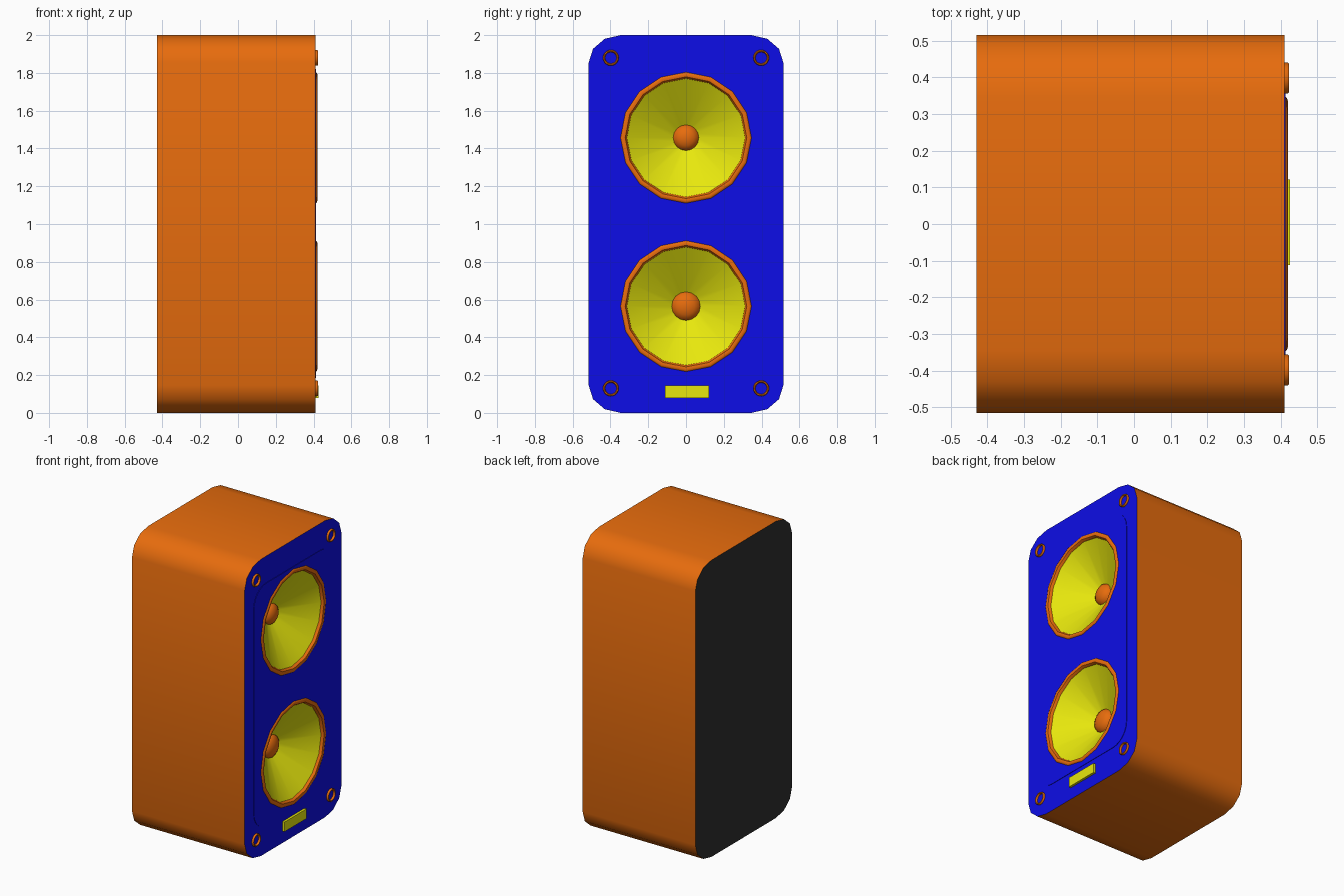
import bpy, bmesh
from math import sin, cos, pi, radians
from mathutils import Vector

if "Cube" in bpy.data.objects:
    bpy.data.objects.remove(bpy.data.objects["Cube"])

BACK, FRONT, PLATE = -0.43, 0.41, 0.413


def material(name, rgb):
    m = bpy.data.materials.new(name)
    m.diffuse_color = (*rgb, 1)
    m.use_nodes = True
    m.node_tree.nodes["Principled BSDF"].inputs["Base Color"].default_value = m.diffuse_color
    return m


ORANGE = material("orange", (0.8, 0.15, 0.004))
BLUE = material("blue", (0.004, 0.004, 0.8))
YELLOW = material("yellow", (0.8, 0.8, 0.004))
DARK = material("dark_grey", (0.03, 0.03, 0.03))


def finish(bm, name, mat, angle=40):
    me = bpy.data.meshes.new(name)
    bm.to_mesh(me)
    bm.free()
    me.materials.append(mat)
    for p in me.polygons:
        p.use_smooth = True
    me.set_sharp_from_angle(angle=radians(angle))
    ob = bpy.data.objects.new(name, me)
    bpy.context.collection.objects.link(ob)
    return ob


def rounded_rect(hy, z0, z1, ry, rz, seg):
    """Counter-clockwise outline in the YZ plane, seen from +x."""
    pts = []
    for q, (sy, zc) in enumerate(((1, z1 - rz), (-1, z1 - rz), (-1, z0 + rz), (1, z0 + rz))):
        for i in range(seg + 1):
            a = (q + i / seg) * pi / 2
            pts.append((sy * (hy - ry) + ry * cos(a), zc + rz * sin(a)))
    return pts


def circle(r, zc, n=16, y=0.0):
    return [(y + r * cos(2 * pi * i / n), zc + r * sin(2 * pi * i / n)) for i in range(n)]


def wall(bm, outline, x0, x1):
    a, b = ([bm.verts.new((x, y, z)) for y, z in outline] for x in (x0, x1))
    n = len(outline)
    for i in range(n):
        j = (i + 1) % n
        bm.faces.new((a[i], a[j], b[j], b[i]))


def fill(bm, x, loops, facing=1):
    """Flat sheet bounded by the first loop, with the others as holes."""
    edges = []
    for pts in loops:
        vs = [bm.verts.new((x, y, z)) for y, z in pts]
        edges += [bm.edges.new((vs[i - 1], vs[i])) for i in range(len(vs))]
    res = bmesh.ops.triangle_fill(bm, use_beauty=True, use_dissolve=False,
                                  edges=edges, normal=Vector((facing, 0, 0)))
    for f in res["geom"]:
        if isinstance(f, bmesh.types.BMFace):
            f.normal_update()
            if f.normal.x * facing < 0:
                f.normal_flip()


def lathe(name, profile, zc, mat, n=16, y=0.0, angle=40):
    """Revolve (radius, x) points, listed from outside to inside, about the x direction."""
    bm = bmesh.new()
    rings = [[bm.verts.new((x, py, pz)) for py, pz in circle(r, zc, n, y)] for r, x in profile]
    for a, b in zip(rings, rings[1:]):
        for i in range(n):
            j = (i + 1) % n
            bm.faces.new((a[i], a[j], b[j], b[i]))
    bmesh.ops.remove_doubles(bm, verts=bm.verts[:], dist=1e-5)
    return finish(bm, name, mat, angle)


shell = rounded_rect(0.515, 0.0, 2.0, 0.17, 0.145, 3)
inset = rounded_rect(0.42, 0.185, 1.82, 0.13, 0.13, 6)
drivers = {"lower": (0.565, 0.078), "upper": (1.457, 0.07)}

# Cabinet walls
bm = bmesh.new()
wall(bm, shell, BACK, FRONT)
finish(bm, "cabinet_walls", ORANGE)

# Back panel
bm = bmesh.new()
fill(bm, BACK, [shell], -1)
finish(bm, "back_panel", DARK)

# Front border and slightly raised driver plate
bm = bmesh.new()
fill(bm, FRONT, [shell, inset])
finish(bm, "front_border", BLUE)
bm = bmesh.new()
wall(bm, inset, FRONT, PLATE)
fill(bm, PLATE, [inset] + [circle(0.325, z) for z, _ in drivers.values()])
finish(bm, "driver_plate", BLUE)

# Drivers: surround ring, cone and dust cap
for name, (z, cap) in drivers.items():
    lathe(name + "_surround", [(0.35, 0.408), (0.345, 0.416), (0.335, 0.42),
                               (0.322, 0.417), (0.314, 0.405), (0.312, 0.395)], z, ORANGE)
    lathe(name + "_cone", [(0.316, 0.402), (cap - 0.01, 0.24)], z, YELLOW)
    lathe(name + "_dust_cap", [(cap, 0.24), (cap * 0.9, 0.258), (cap * 0.6, 0.273),
                               (cap * 0.3, 0.28), (0, 0.282)], z, ORANGE, angle=60)

# Corner bolt rings
for z in (0.13, 1.88):
    for side, y in (("left", -0.398), ("right", 0.398)):
        level = "bottom" if z < 1 else "top"
        lathe(f"bolt_ring_{level}_{side}", [(0.042, FRONT), (0.042, 0.419), (0.039, 0.423),
                                            (0.034, 0.423), (0.030, FRONT)], z, ORANGE, 20, y)

# Badge plate
badge = [(0.122, 0.08), (0.122, 0.145), (-0.112, 0.145), (-0.112, 0.08)]
bm = bmesh.new()
wall(bm, badge, FRONT, 0.426)
fill(bm, 0.426, [badge])
finish(bm, "badge_plate", YELLOW)
